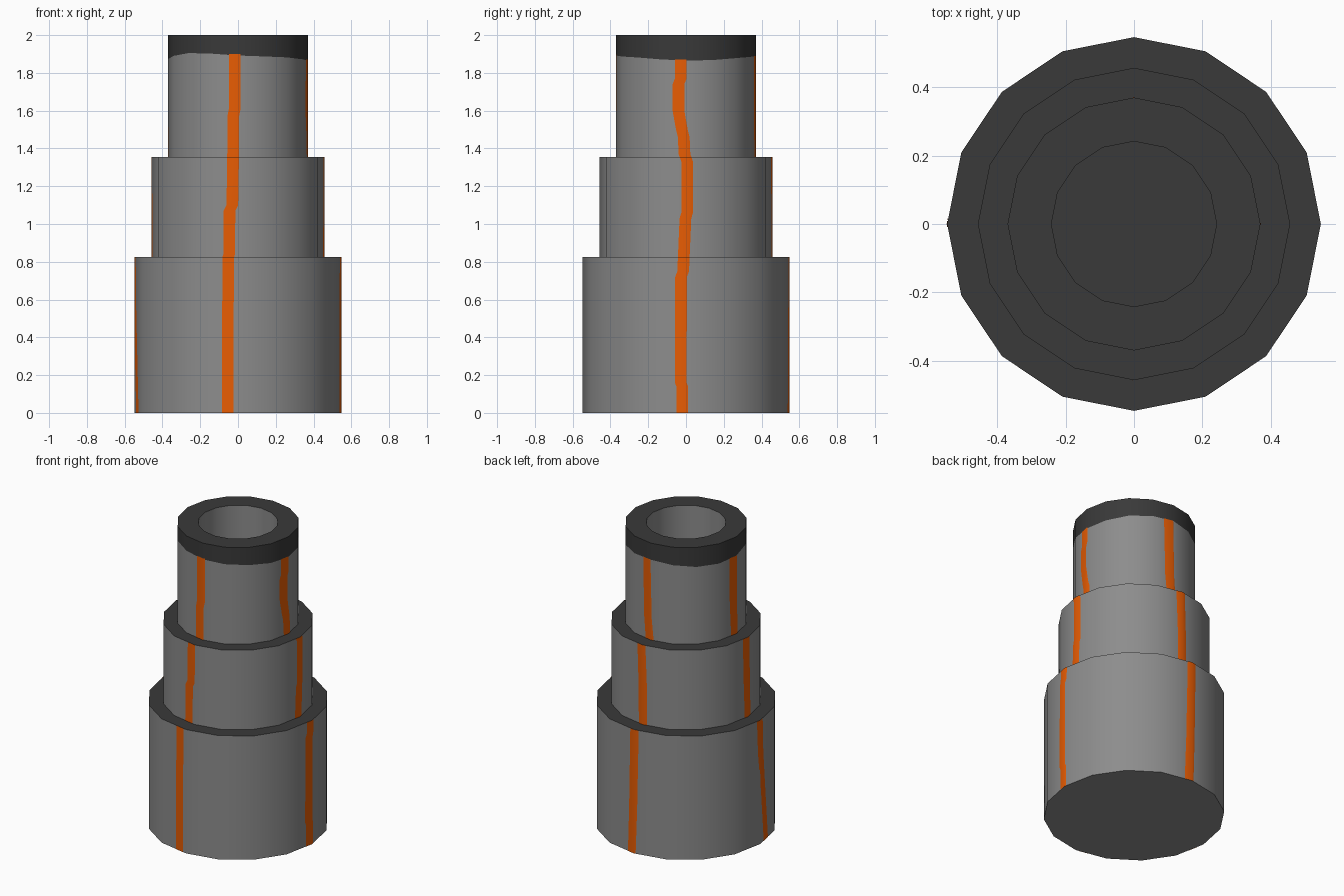
import bpy, bmesh, math

if "Cube" in bpy.data.objects:
    bpy.data.objects.remove(bpy.data.objects["Cube"])

N = 16
BASE, MID, TOP = (0.547, 0.0, 0.825), (0.457, 0.825, 1.355), (0.37, 1.355, 2.0)


def material(name, rgb):
    m = bpy.data.materials.new(name)
    m.diffuse_color = (*rgb, 1)
    m.use_nodes = True
    m.node_tree.nodes["Principled BSDF"].inputs["Base Color"].default_value = m.diffuse_color
    return m


GREY = material("grey metal", (0.265, 0.265, 0.265))
DARK = material("dark soot", (0.041, 0.041, 0.041))
ORANGE = material("orange rust", (0.8, 0.107, 0.001))


def finish(bm, name, mats):
    mesh = bpy.data.meshes.new(name)
    bm.to_mesh(mesh)
    bm.free()
    for m in mats:
        mesh.materials.append(m)
    mesh.shade_smooth()
    mesh.set_sharp_from_angle(angle=math.radians(30))
    obj = bpy.data.objects.new(name, mesh)
    bpy.context.collection.objects.link(obj)


def lathe(name, rings, cap_first=False, cap_last=False):
    """rings: (radius, height or per-vertex heights, material of the band up to the next ring)"""
    bm = bmesh.new()
    loops = []
    for r, z, _ in rings:
        zs = z if isinstance(z, list) else [z] * N
        loops.append([bm.verts.new((r * math.cos(math.tau * i / N),
                                    r * math.sin(math.tau * i / N), zs[i])) for i in range(N)])
    for (_, _, mat), a, b in zip(rings, loops, loops[1:]):
        for i in range(N):
            j = (i + 1) % N
            bm.faces.new((a[i], a[j], b[j], b[i])).material_index = mat
    if cap_first:
        bm.faces.new(loops[0][::-1]).material_index = 0
    if cap_last:
        bm.faces.new(loops[-1]).material_index = 1
    finish(bm, name, [GREY, DARK])


# Stepped body: grey underside, dark ledges, sooty rim with a wavy lower edge, hollow top
SOOT = [1.865, 1.868, 1.878, 1.885, 1.89, 1.88, 1.87, 1.868,
        1.873, 1.89, 1.905, 1.902, 1.892, 1.887, 1.882, 1.872]
lathe("lower_tier", [(BASE[0], 0, 0), (BASE[0], BASE[2], 1), (MID[0], BASE[2], 1)], cap_first=True)
lathe("middle_tier", [(MID[0], MID[1], 0), (MID[0], MID[2], 1), (TOP[0], MID[2], 1)])
lathe("upper_tier", [(TOP[0], TOP[1], 0), (TOP[0], SOOT, 1), (TOP[0], 2.0, 1),
                     (0.242, 2.0, 0), (0.242, 1.4, 1)], cap_last=True)


def interp(path, z):
    for (z0, t0), (z1, t1) in zip(path, path[1:]):
        if z <= z1:
            return t0 + (t1 - t0) * (z - z0) / (z1 - z0)
    return path[-1][1]


def rust_streak(name, angle, path, half=0.031, lift=0.0015):
    """Thin streak folded over the body corner at the given angle; path: (height, sideways offset)"""
    ca, sa = math.cos(angle), math.sin(angle)
    bm = bmesh.new()
    for radius, low, high in (BASE, MID, TOP):
        high = min(high, path[-1][0])
        heights = [low] + [z for z, _ in path if low < z < high] + [high]
        rows = []
        for z in heights:
            c = interp(path, z)
            fold = min(max(0, c - half + 0.001), c + half - 0.001)
            row = []
            for t in (c - half, fold, c + half):
                d = radius + lift - abs(t) * math.tan(math.pi / N)
                row.append(bm.verts.new((d * ca - t * sa, d * sa + t * ca, z)))
            rows.append(row)
        for a, b in zip(rows, rows[1:]):
            for i in range(2):
                bm.faces.new((a[i], a[i + 1], b[i + 1], b[i]))
    finish(bm, name, [ORANGE])


# Rust streaks on the four sides
rust_streak("front_streak", -math.pi / 2,
            [(0, -.055), (.58, -.055), (.6, -.051), (.825, -.051), (.84, -.047), (1.07, -.045),
             (1.1, -.03), (1.355, -.026), (1.57, -.025), (1.61, -.017), (1.9, -.017)])
rust_streak("right_streak", 0,
            [(0, -.02), (.14, -.02), (.16, -.028), (.72, -.026), (.75, -.015), (.82, -.012),
             (1.03, -.003), (1.06, .006), (1.33, .006), (1.37, -.008), (1.46, -.012),
             (1.5, -.022), (1.6, -.04), (1.74, -.04), (1.77, -.028), (1.87, -.028)])
rust_streak("back_streak", math.pi / 2,
            [(0, -.02), (.3, -.01), (.825, 0), (1.1, -.003), (1.355, -.012),
             (1.5, -.025), (1.89, -.033)])
rust_streak("left_streak", math.pi,
            [(0, .08), (.35, .04), (.6, .012), (.825, .003), (1.1, -.007),
             (1.355, -.012), (1.6, -.024), (1.875, -.024)])
